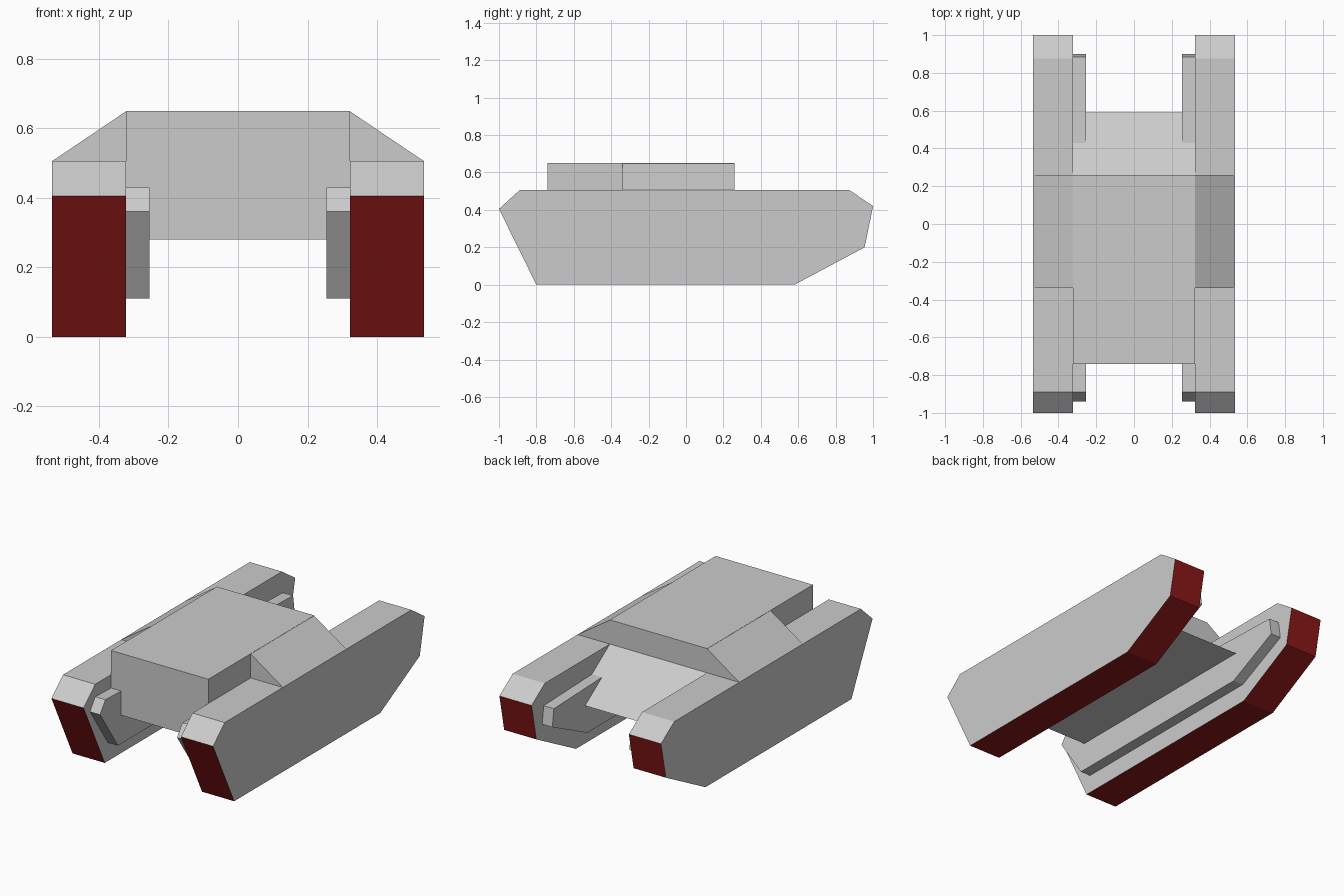
import bpy
import bmesh

cube = bpy.data.objects.get("Cube")
if cube:
    bpy.data.objects.remove(cube, do_unlink=True)


def make_material(name, color):
    mat = bpy.data.materials.new(name)
    mat.use_nodes = True
    mat.diffuse_color = color
    mat.node_tree.nodes["Principled BSDF"].inputs["Base Color"].default_value = color
    return mat


grey = make_material("hull_grey", (0.6, 0.6, 0.6, 1))
red = make_material("tread_dark_red", (0.26, 0.009, 0.009, 1))


def extrude_profile(name, points, start, end, place, mats=(grey,), rule=None):
    """Extrude a 2D outline between two positions; place maps (a, b, depth) to xyz."""
    bm = bmesh.new()
    face = bm.faces.new([bm.verts.new(place(a, b, start)) for a, b in points])
    result = bmesh.ops.extrude_face_region(bm, geom=[face])
    for v in result["geom"]:
        if isinstance(v, bmesh.types.BMVert):
            v.co += place(0, 0, end) - place(0, 0, start)
    bmesh.ops.recalc_face_normals(bm, faces=bm.faces)
    if rule:
        for f in bm.faces:
            f.material_index = rule(f)
    mesh = bpy.data.meshes.new(name)
    bm.to_mesh(mesh)
    bm.free()
    for mat in mats:
        mesh.materials.append(mat)
    obj = bpy.data.objects.new(name, mesh)
    bpy.context.collection.objects.link(obj)
    return obj


from mathutils import Vector


def along_x(y, z, x):
    return Vector((x, y, z))


def along_y(x, z, y):
    return Vector((x, y, z))


def is_tread(face):
    """Downward faces and the nearly upright rear face carry the tread colour."""
    n = face.normal
    return int(abs(n.x) < 0.5 and n.z < 0.1)


# Outlines
pod = [(-0.8, 0), (0.58, 0), (0.955, 0.2), (1, 0.42),
       (0.875, 0.505), (-0.89, 0.505), (-1, 0.405)]
rail = [(-0.77, 0.11), (0.57, 0.11), (0.9, 0.27),
        (0.885, 0.375), (-0.89, 0.43), (-0.94, 0.36)]
hull = [(-0.74, 0.28), (0.59, 0.28), (0.26, 0.505), (0.26, 0.65), (-0.74, 0.65)]
shoulder = [(0.32, 0.505), (0.535, 0.505), (0.32, 0.65)]

# Central hull
extrude_profile("hull", hull, -0.322, 0.322, along_x)

# Track pods, inner rails and sloped shoulders on both sides
for side, s in (("left", 1), ("right", -1)):
    extrude_profile(side + "_track_pod", pod, s * 0.322, s * 0.535, along_x,
                    (grey, red), is_tread)
    extrude_profile(side + "_inner_rail", rail, s * 0.255, s * 0.323, along_x)
    extrude_profile(side + "_shoulder", [(s * x, z) for x, z in shoulder],
                    -0.34, 0.26, along_y)
